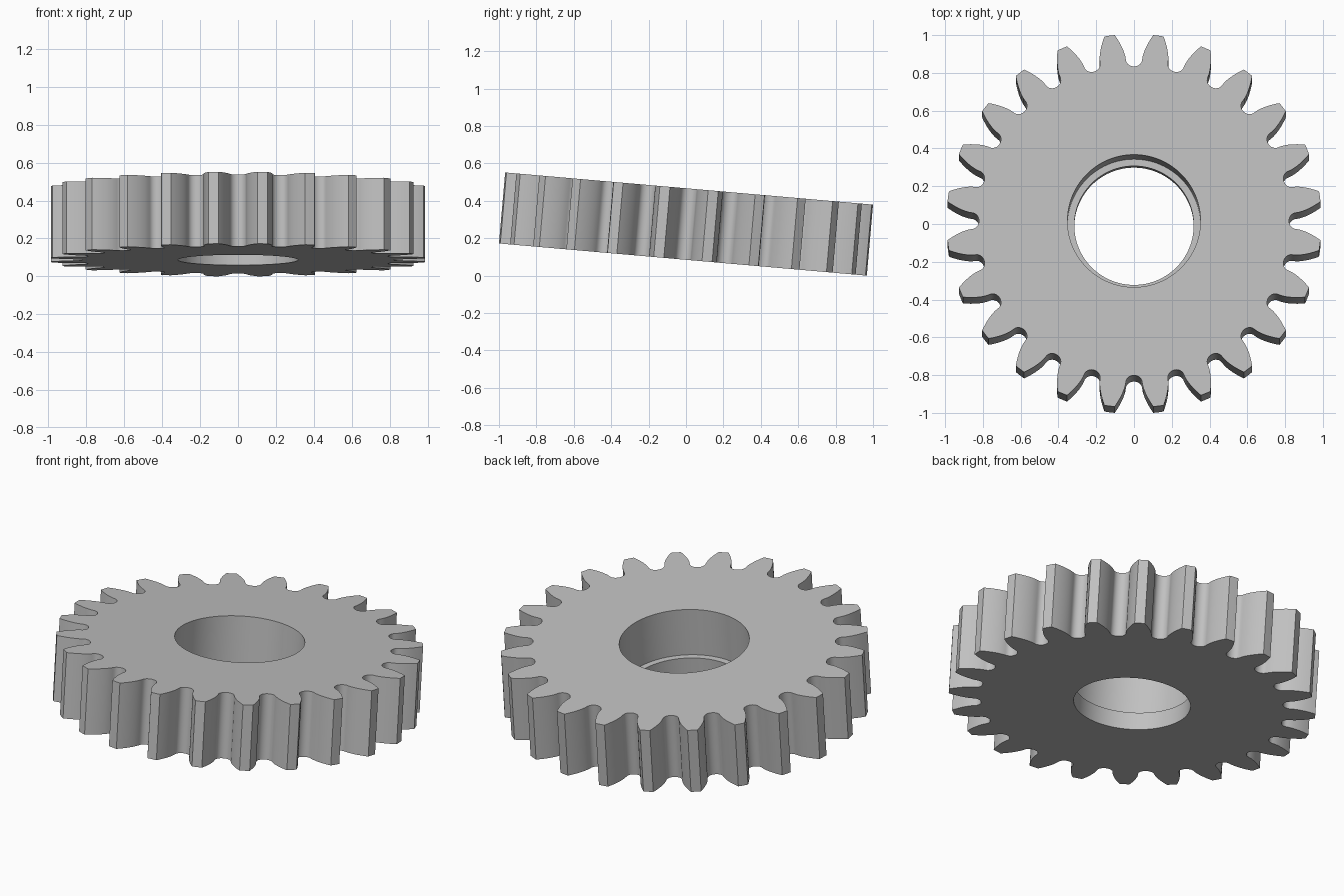
import bpy, bmesh, math
from mathutils import Vector

TEETH = 24
THICK = 0.381
TIP, ROOT = 0.9925, 0.8206
PITCH = TIP * TEETH / (TEETH + 2)
PRESSURE = math.radians(20)
BASE = PITCH * math.cos(PRESSURE)
STEP = 2 * math.pi / TEETH
BORE, COUNTERBORE, BORE_DEPTH = 0.316, 0.352, 0.28
TILT = math.radians(5)

default = bpy.data.objects.get("Cube")
if default:
    bpy.data.objects.remove(default, do_unlink=True)

# Plain grey metal
metal = bpy.data.materials.new("grey_metal")
metal.use_nodes = True
grey = (0.53, 0.53, 0.53, 1)
metal.diffuse_color = grey
metal.node_tree.nodes["Principled BSDF"].inputs["Base Color"].default_value = grey


def involute(a):
    return math.tan(a) - a


def half_angle(r):
    """Half the angular width of an involute tooth at radius r."""
    a = math.acos(min(1, BASE / r))
    return STEP / 4 + involute(PRESSURE) - involute(a)


def polar(r, a):
    return Vector((r * math.cos(a), r * math.sin(a), 0))


# One gap and one tooth: rounded root, rising flank, tip, falling flank
gap = STEP / 2 - half_angle(BASE)
edge_x, edge_y = BASE * math.cos(gap), BASE * math.sin(gap)
ARC, FLANK = 12, 8
unit = []
for i in range(1, ARC):
    t = math.pi * (i / ARC - 0.5)
    unit.append(Vector((edge_x - (edge_x - ROOT) * math.cos(t), edge_y * math.sin(t), 0)))
radii = [BASE + (TIP - BASE) * i / FLANK for i in range(FLANK + 1)]
unit += [polar(r, STEP / 2 - half_angle(r)) for r in radii]
unit.append(polar(TIP, STEP / 2))
unit += [polar(r, STEP / 2 + half_angle(r)) for r in reversed(radii)]

outline = []
for k in range(TEETH):
    c, s = math.cos(k * STEP), math.sin(k * STEP)
    outline += [Vector((p.x * c - p.y * s, p.x * s + p.y * c, 0)) for p in unit]
count = len(outline)
start = math.atan2(outline[0].y, outline[0].x)


def circle(r):
    return [polar(r, start + 2 * math.pi * i / count) for i in range(count)]


# Closed chain of rings: toothed rim, top face, stepped bore, bottom face
top, bottom = THICK / 2, -THICK / 2
shoulder = top - BORE_DEPTH
chain = [(outline, bottom), (outline, top), (circle(COUNTERBORE), top),
         (circle(COUNTERBORE), shoulder), (circle(BORE), shoulder), (circle(BORE), bottom)]

bm = bmesh.new()
rings = [[bm.verts.new((p.x, p.y, z)) for p in pts] for pts, z in chain]
for a, b in zip(rings, rings[1:] + rings[:1]):
    for i in range(count):
        j = (i + 1) % count
        bm.faces.new((a[i], a[j], b[j], b[i]))
bmesh.ops.recalc_face_normals(bm, faces=bm.faces)
mesh = bpy.data.meshes.new("spur_gear")
bm.to_mesh(mesh)
bm.free()
mesh.materials.append(metal)

# Tilt the gear and rest its lowest point on the ground
gear = bpy.data.objects.new("spur_gear", mesh)
bpy.context.collection.objects.link(gear)
gear.rotation_euler.x = -TILT
reach = max(p.y for p in outline)
gear.location.z = reach * math.sin(TILT) + top * math.cos(TILT)

bpy.ops.object.select_all(action='DESELECT')
gear.select_set(True)
bpy.context.view_layer.objects.active = gear
bpy.ops.object.shade_smooth_by_angle(angle=math.radians(30))
